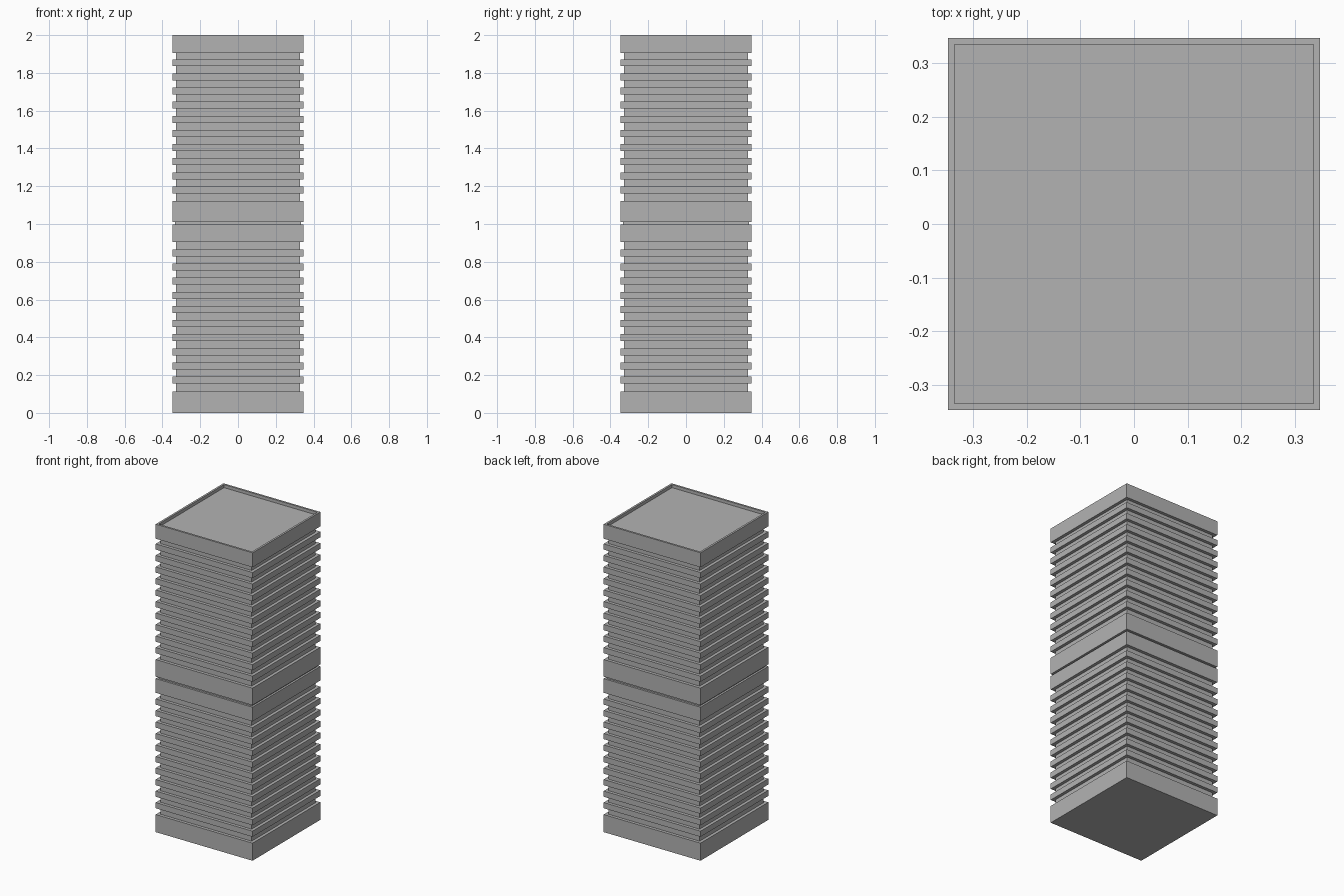
import bpy, bmesh

if "Cube" in bpy.data.objects:
    bpy.data.objects.remove(bpy.data.objects["Cube"])

HALF, CORE, LIP = 0.348, 0.328, 0.335   # half widths of bands, core and rim opening
PITCH, FIN = 0.0748, 0.037              # fin spacing and thickness

grey = bpy.data.materials.new("plain_grey")
grey.diffuse_color = (0.45, 0.45, 0.45, 1)
grey.use_nodes = True
grey.node_tree.nodes["Principled BSDF"].inputs["Base Color"].default_value = grey.diffuse_color


def square_loft(name, profile):
    """Loft square rings through (half width, height) points and cap both ends."""
    bm = bmesh.new()
    rings = []
    for r, z in profile:
        rings.append([bm.verts.new((sx * r, sy * r, z))
                      for sx, sy in ((-1, -1), (1, -1), (1, 1), (-1, 1))])
    for a, b in zip(rings, rings[1:]):
        for i in range(4):
            j = (i + 1) % 4
            bm.faces.new((a[i], a[j], b[j], b[i]))
    bm.faces.new(rings[0][::-1])
    bm.faces.new(rings[-1])
    bmesh.ops.recalc_face_normals(bm, faces=bm.faces)
    mesh = bpy.data.meshes.new(name)
    bm.to_mesh(mesh)
    bm.free()
    mesh.materials.append(grey)
    obj = bpy.data.objects.new(name, mesh)
    bpy.context.collection.objects.link(obj)
    return obj


def finned_module(name, bottom, base_top, first_fin, rim_bottom, top):
    """Base band, ten fins around a core, and a top band with a shallow tray."""
    profile = [(HALF, bottom), (HALF, base_top), (CORE, base_top)]
    for k in range(10):
        z = first_fin + k * PITCH
        profile += [(CORE, z), (HALF, z), (HALF, z + FIN), (CORE, z + FIN)]
    profile += [(CORE, rim_bottom), (HALF, rim_bottom), (HALF, top),
                (LIP, top), (LIP, top - 0.02)]
    return square_loft(name, profile)


finned_module("lower_module", 0.0, 0.114, 0.155, 0.905, 0.997)
finned_module("upper_module", 1.010, 1.121, 1.162, 1.906, 2.0)

# Recessed plug that seats the upper module in the lower tray
square_loft("stacking_plug", [(0.333, 0.977), (0.333, 1.010)])
